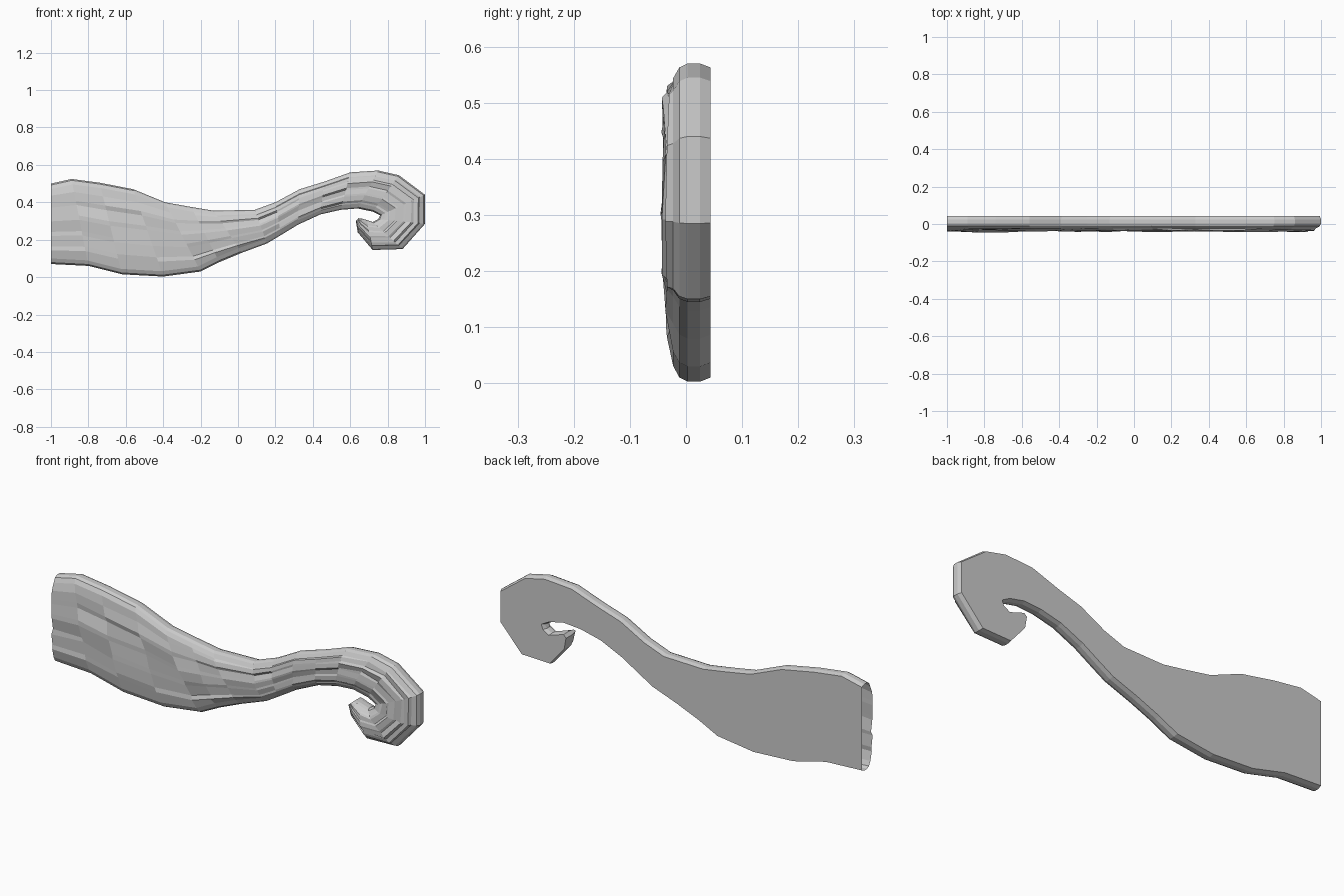
import bpy, bmesh, random
from mathutils import Vector

if "Cube" in bpy.data.objects:
    bpy.data.objects.remove(bpy.data.objects["Cube"])

random.seed(4)

# Outer (upper) and inner (lower) edges of the limb, paired station by station (x, z)
UPPER = [(-1, .50), (-.89, .525), (-.74, .505), (-.56, .47), (-.39, .40), (-.25, .375),
         (-.13, .355), (.09, .36), (.20, .40), (.33, .47), (.46, .51), (.60, .56),
         (.75, .57), (.86, .545), (1, .44), (1, .285), (.88, .15), (.72, .145),
         (.64, .24), (.63, .30)]
LOWER = [(-1, .07), (-.80, .06), (-.62, .015), (-.40, .003), (-.20, .03), (-.10, .08),
         (.02, .13), (.155, .18), (.23, .225), (.32, .28), (.44, .335), (.55, .36),
         (.64, .367), (.72, .35), (.76, .33), (.75, .31), (.72, .295), (.69, .305),
         (.665, .312), (.645, .315)]

# Rounded rim: (inset from the edge, y), from the flat back round to the front
RIM = [(.008, .044), (0, .025), (0, .003), (.008, -.012), (.03, -.023)]
# Front ridges: (fraction of the width, y); close pairs make the narrow ledges
ROWS = [(.17, -.030), (.22, -.032), (.35, -.034), (.40, -.037), (.53, -.038),
        (.58, -.038), (.70, -.036), (.75, -.034), (.85, -.030)]


def section(i):
    """Points of one cross-section, from the lower back edge to the upper back edge."""
    lo, up = Vector(LOWER[i]), Vector(UPPER[i])
    width = (up - lo).length
    k = min(1, width / .22)
    pts = [(min(d * k, .13 * width) / width, y) for d, y in RIM]
    for u, y in ROWS:
        step = random.choice((-.007, -.004, 0, 0, .005, .009)) * k
        pts.append((u, max(y + step, -.045)))
    pts += [(1 - min(d * k, .13 * width) / width, y) for d, y in reversed(RIM)]
    out = []
    for u, y in pts:
        p = lo.lerp(up, u)
        out.append((p.x, y, p.y))
    return out


bm = bmesh.new()
rings = [[bm.verts.new(p) for p in section(i)] for i in range(len(UPPER))]

# Front and rim strips plus the flat back; the thick root end stays open
for a, b in zip(rings, rings[1:]):
    n = len(a)
    for j in range(n):
        k = (j + 1) % n
        bm.faces.new((a[j], b[j], b[k], a[k]))
bm.faces.new(rings[-1])  # curled tip cap
bmesh.ops.recalc_face_normals(bm, faces=bm.faces[:])

mesh = bpy.data.meshes.new("curled_tentacle")
bm.to_mesh(mesh)
bm.free()
tentacle = bpy.data.objects.new("curled_tentacle", mesh)
bpy.context.collection.objects.link(tentacle)

grey = bpy.data.materials.new("plain grey")
grey.diffuse_color = (.6, .6, .6, 1)
grey.use_nodes = True
grey.node_tree.nodes["Principled BSDF"].inputs["Base Color"].default_value = grey.diffuse_color
mesh.materials.append(grey)
